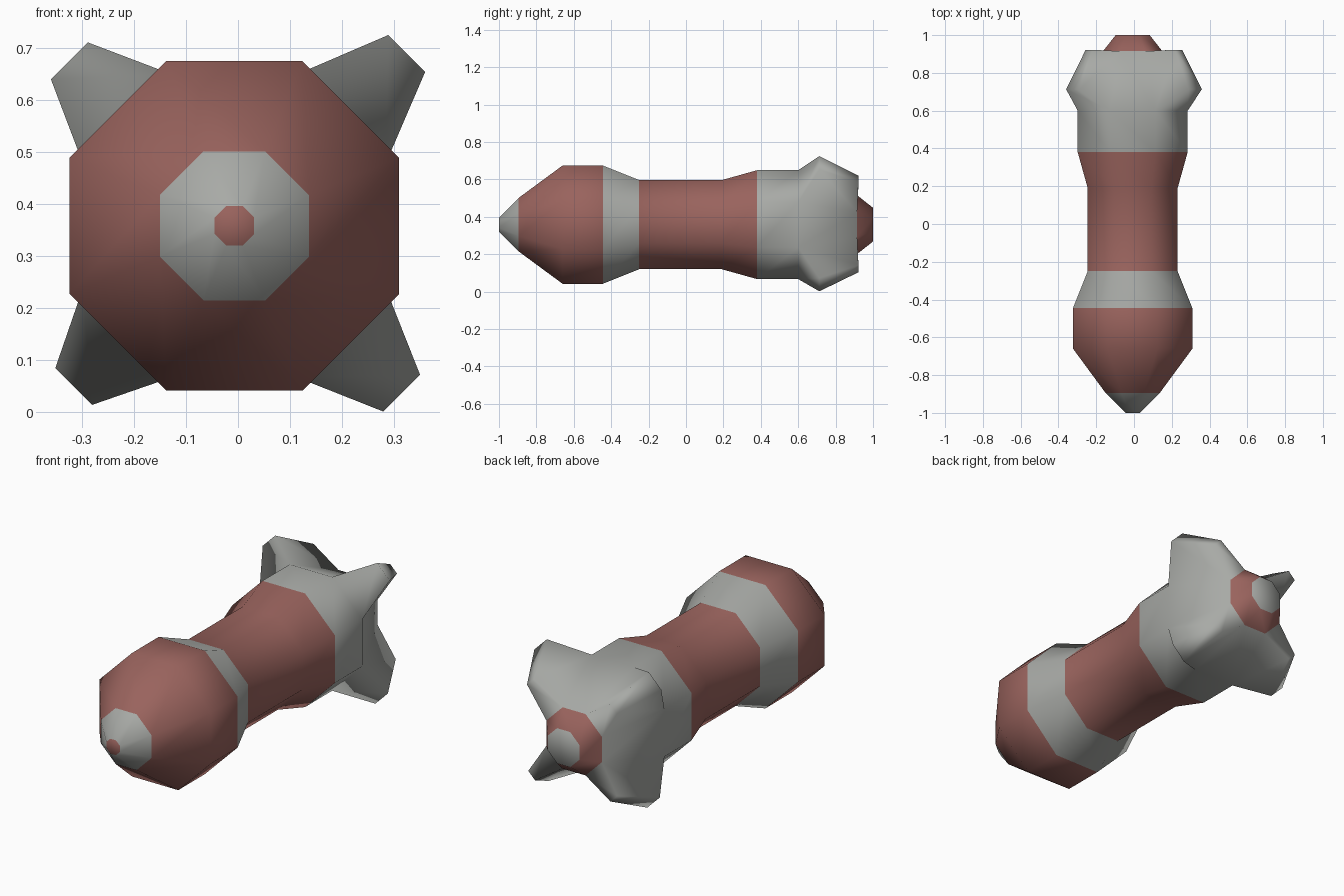
import bpy, bmesh, math
from mathutils import Vector

if "Cube" in bpy.data.objects:
    bpy.data.objects.remove(bpy.data.objects["Cube"])

CENTRE = Vector((-0.007, 0.0, 0.358))
GREY, RED = 0, 1

# y, apothem of the octagon, colour of the band that follows
PROFILE = [
    (-1.00, 0.038, GREY), (-0.895, 0.143, RED), (-0.66, 0.316, RED),
    (-0.445, 0.316, GREY), (-0.25, 0.238, RED), (0.19, 0.238, RED),
    (0.38, 0.291, GREY), (0.60, 0.291, GREY), (0.915, 0.157, RED),
    (1.00, 0.09, GREY),
]
FIN_BAND = 7
# front tip radius, back tip radius + half width, for the four diagonals
FINS = [(0.468, 0.370), (0.448, 0.352), (0.436, 0.352), (0.454, 0.360)]


def material(name, colour):
    m = bpy.data.materials.new(name)
    m.diffuse_color = colour
    m.use_nodes = True
    m.node_tree.nodes["Principled BSDF"].inputs["Base Color"].default_value = m.diffuse_color
    return m


bm = bmesh.new()

# Octagonal body rings along y
rings = []
for y, apothem, _ in PROFILE:
    r = apothem / math.cos(math.pi / 8)
    ring = []
    for k in range(8):
        a = math.radians(22.5 + 45 * k)
        ring.append(bm.verts.new(CENTRE + Vector((r * math.cos(a), y, r * math.sin(a)))))
    rings.append(ring)

# Coloured bands and end caps
fin_faces = []
for i in range(len(rings) - 1):
    for k in range(8):
        n = (k + 1) % 8
        f = bm.faces.new((rings[i][k], rings[i + 1][k], rings[i + 1][n], rings[i][n]))
        f.material_index = PROFILE[i][2]
        if i == FIN_BAND and k % 2 == 0:
            fin_faces.append(f)
bm.faces.new(rings[0]).material_index = RED
bm.faces.new(rings[-1][::-1]).material_index = GREY

# Tail fins drawn out of the diagonal faces and narrowed at the tip
for q, (face, (front_r, back_reach)) in enumerate(zip(fin_faces, FINS)):
    a = math.radians(45 + 90 * q)
    out = Vector((math.cos(a), 0, math.sin(a)))
    side = Vector((-math.sin(a), 0, math.cos(a)))
    tip = bmesh.ops.extrude_discrete_faces(bm, faces=[face])["faces"][0]
    for v in tip.verts:
        s = 1 if (v.co - CENTRE).dot(side) > 0 else -1
        if v.co.y < 0.75:
            r, w, y = front_r, 0.05, 0.713
        else:
            r, w, y = back_reach - 0.027, 0.027, 0.922
        v.co = CENTRE + out * r + side * (s * w) + Vector((0, y, 0))

# Smooth shading over the whole skin, fins included
bmesh.ops.recalc_face_normals(bm, faces=bm.faces)
for f in bm.faces:
    f.smooth = True
mesh = bpy.data.meshes.new("finned_body")
bm.to_mesh(mesh)
bm.free()
mesh.materials.append(material("grey", (0.39, 0.40, 0.38, 1)))
mesh.materials.append(material("dull_red", (0.32, 0.125, 0.11, 1)))

body = bpy.data.objects.new("finned_body", mesh)
bpy.context.collection.objects.link(body)
